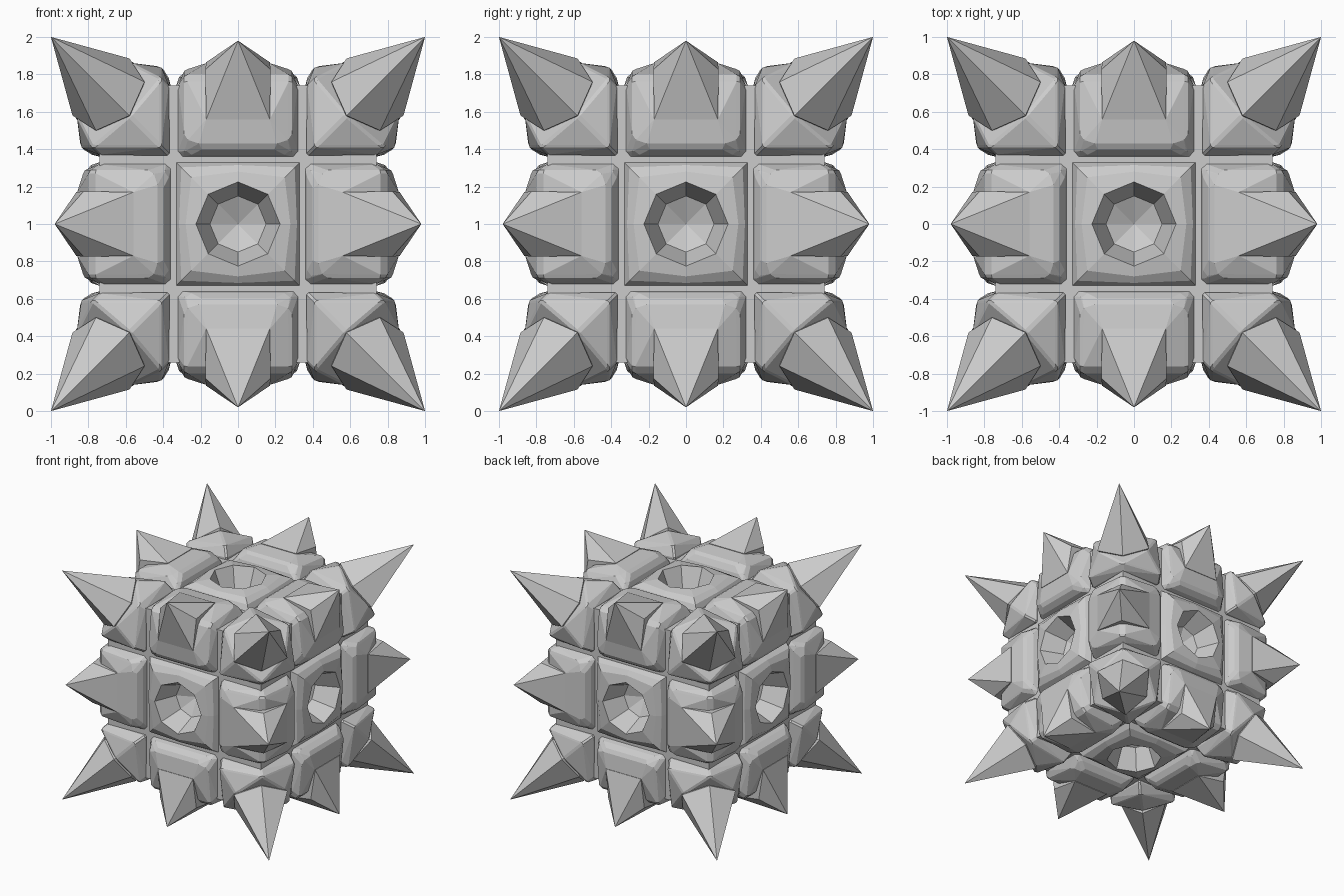
import bpy, bmesh
from math import cos, sin, pi
from itertools import product
from mathutils import Vector

if "Cube" in bpy.data.objects:
    bpy.data.objects.remove(bpy.data.objects["Cube"])

CENTRE = Vector((0, 0, 1))


def finish(bm, name, bevel=0.0):
    bmesh.ops.remove_doubles(bm, verts=bm.verts, dist=1e-4)
    bmesh.ops.dissolve_limit(bm, angle_limit=0.02, verts=bm.verts, edges=bm.edges)
    bmesh.ops.recalc_face_normals(bm, faces=bm.faces)
    me = bpy.data.meshes.new(name)
    bm.to_mesh(me)
    bm.free()
    ob = bpy.data.objects.new(name, me)
    ob.location = CENTRE
    bpy.context.collection.objects.link(ob)
    if bevel:
        m = ob.modifiers.new("soft_edges", 'BEVEL')
        m.width, m.segments, m.angle_limit = bevel, 1, 0.5
    return ob


def hull(bm, pts):
    verts = [bm.verts.new(p) for p in pts]
    bmesh.ops.convex_hull(bm, input=verts)
    bmesh.ops.delete(bm, geom=[v for v in verts if v.is_valid and not v.link_faces], context='VERTS')


def turn(p, k):
    """Cycle the axes k times."""
    return Vector((p[-k % 3], p[(1 - k) % 3], p[(2 - k) % 3]))


def cyc(*p):
    return [turn(p, k) for k in range(3)]


def mirrored(p, s):
    return Vector((p[0] * s[0], p[1] * s[1], p[2] * s[2]))


# corner pieces: flared block plus a six-sided spike
corner_block = (cyc(.41, .41, .84) + cyc(.41, .78, .78) + cyc(.365, .365, .76)
                + cyc(.37, .74, .74) + cyc(.58, .58, .865) + [Vector((.365, .365, .365))])
corner_spike = ([Vector((1, 1, 1))] + cyc(.58, .58, .885) + cyc(.76, .76, .50)
                + [Vector((.55, .55, .55))])
for name, pts, bev in (("corner_blocks", corner_block, .012), ("corner_spikes", corner_spike, 0)):
    bm = bmesh.new()
    for s in product((1, -1), repeat=3):
        hull(bm, [mirrored(p, s) for p in pts])
    finish(bm, name, bev)


# edge pieces: rounded block plus a broad spike, symmetric in x and about y = z
def sym(*rows):
    return [Vector(q) for x, y, z in rows for sx in (x, -x) for q in ((sx, y, z), (sx, z, y))]


edge_block = sym((.285, .79, .79), (.285, .825, .46), (.2, .845, .41), (.32, .74, .36),
                 (.32, .74, .74), (.32, .36, .36), (.17, .86, .56), (.275, .78, .37))
edge_spike = [Vector((0, .98, .98))] + sym((.175, .825, .825), (.17, .865, .56), (.1, .6, .6))
for name, pts, bev in (("edge_blocks", edge_block, .022), ("edge_spikes", edge_spike, 0)):
    bm = bmesh.new()
    for k in range(3):
        for sy, sz in product((1, -1), repeat=2):
            hull(bm, [turn(mirrored(p, (1, sy, sz)), k) for p in pts])
    finish(bm, name, bev)

# core cube with a raised pad and an octagonal hollow on each face
# rings: radius at the axes, radius factor at the diagonals, height
RINGS = [(.74, 2 ** .5, .74), (.33, 2 ** .5, .74), (.315, 1.36, .785), (.28, 1.26, .815),
         (.225, 1.0, .83), (.15, 1.0, .64)]
bm = bmesh.new()
for k, side in product(range(3), (1, -1)):
    loops = []
    for r, f, h in RINGS:
        loops.append([bm.verts.new(turn((r * (f if i % 2 else 1) * cos(i * pi / 4),
                                         r * (f if i % 2 else 1) * sin(i * pi / 4),
                                         h * side), k)) for i in range(8)])
    for a, b in zip(loops, loops[1:]):
        for i in range(8):
            j = (i + 1) % 8
            bm.faces.new((a[i], a[j], b[j], b[i]))
    tip = bm.verts.new(turn((0, 0, .57 * side), k))
    for i in range(8):
        bm.faces.new((loops[-1][i], loops[-1][(i + 1) % 8], tip))
finish(bm, "core_with_face_hollows")
